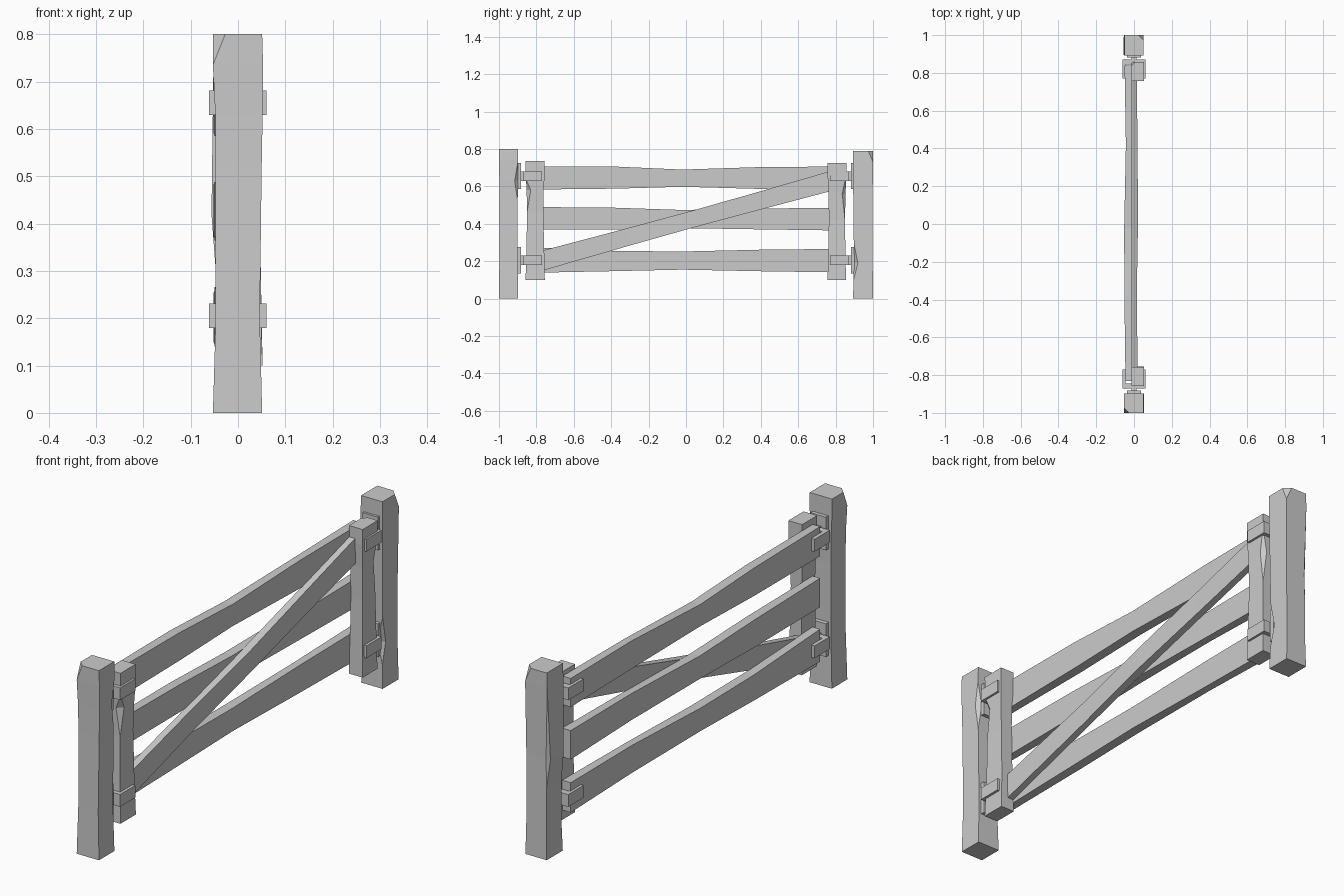
import bpy, bmesh


def beam(name, sections, axis='Z'):
    """Loft of rectangles (t, a0, a1, b0, b1, {corner: chip size}); a is x, b is y or z."""
    bm = bmesh.new()
    rings = []
    for t, a0, a1, b0, b1, chips in sections:
        pts = [(a0, b0), (a1, b0), (a1, b1), (a0, b1)]
        ring = []
        for i, (a, b) in enumerate(pts):
            c = chips.get(i, 0)
            for other in (pts[i - 1], pts[(i + 1) % 4]):
                da, db = other[0] - a, other[1] - b
                f = c / (abs(da) + abs(db))
                p, q = a + da * f, b + db * f
                ring.append(bm.verts.new((p, q, t) if axis == 'Z' else (p, t, q)))
        rings.append(ring)
    for r, s in zip(rings, rings[1:]):
        for i in range(8):
            j = (i + 1) % 8
            bm.faces.new((r[i], r[j], s[j], s[i]))
    bm.faces.new(rings[0][::-1])
    bm.faces.new(rings[-1])
    bmesh.ops.remove_doubles(bm, verts=bm.verts, dist=0.0002)
    bmesh.ops.recalc_face_normals(bm, faces=bm.faces)
    me = bpy.data.meshes.new(name)
    bm.to_mesh(me)
    bm.free()
    ob = bpy.data.objects.new(name, me)
    bpy.context.collection.objects.link(ob)
    return ob


def box(name, x0, x1, y0, y1, z0, z1):
    y0, y1 = sorted((y0, y1))
    return beam(name, [(z0, x0, x1, y0, y1, {}), (z1, x0, x1, y0, y1, {})])


# Ground posts, with worn corners
beam("left_post", [
    (0, -.053, .051, -1, -.897, {}),
    (.2, -.047, .046, -.998, -.9, {}),
    (.52, -.047, .05, -.997, -.9, {}),
    (.63, -.048, .052, -.998, -.898, {2: .018}),
    (.735, -.053, .053, -1, -.898, {}),
    (.8, -.053, .051, -1, -.898, {0: .026})])
beam("right_post", [
    (0, -.05, .05, .893, 1, {}),
    (.1, -.047, .047, .896, .999, {}),
    (.19, -.047, .046, .897, .998, {1: .022}),
    (.3, -.047, .047, .897, .997, {}),
    (.42, -.056, .048, .896, .996, {3: .012}),
    (.73, -.052, .051, .892, 1, {}),
    (.79, -.05, .05, .892, 1, {2: .026})])

# Upright gate stiles
beam("left_stile", [
    (.1, -.012, .052, -.858, -.755, {}),
    (.25, -.008, .047, -.853, -.758, {}),
    (.46, -.008, .045, -.85, -.763, {}),
    (.58, -.008, .049, -.852, -.762, {1: .022}),
    (.64, -.01, .051, -.856, -.757, {}),
    (.735, -.012, .052, -.858, -.757, {})])
beam("right_stile", [
    (.1, -.012, .052, .757, .856, {}),
    (.2, -.01, .05, .759, .853, {}),
    (.42, -.008, .046, .764, .85, {}),
    (.56, -.008, .048, .762, .853, {2: .018}),
    (.66, -.012, .052, .757, .857, {}),
    (.725, -.012, .052, .757, .857, {3: .018})])

# Horizontal rails: (z low, z high) at the ends and the middle
rails = {
    "top_rail": [(.583, .708), (.588, .706), (.598, .69), (.586, .704), (.585, .706)],
    "middle_rail": [(.368, .49), (.37, .486), (.377, .474), (.37, .482), (.364, .486)],
    "bottom_rail": [(.138, .275), (.147, .255), (.155, .252), (.146, .262), (.14, .266)],
}
ys = (-.83, -.38, -.02, .42, .84)
backs = (-.045, -.051, -.052, -.043, -.05)
for name, heights in rails.items():
    beam(name, [(y, x, -.01, lo, hi, {}) for y, x, (lo, hi)
                in zip(ys, backs, heights)], 'Y')

# Diagonal brace in front of the rails
beam("diagonal_brace", [
    (y, -.012, x, .415 + .276 * y - h, .415 + .276 * y + h, {})
    for y, x, h in ((-.79, .018, .054), (-.3, .016, .048), (.05, .022, .046),
                    (.4, .018, .049), (.79, .016, .054))], 'Y')

# Hinges: U-shaped straps, pins and post plates
for side, s in (("left", -1), ("right", 1)):
    for level, z in (("lower", .205), ("upper", .655)):
        n = f"{side}_{level}_hinge"
        box(n + "_strap_front", .044, .06, s * .77, s * .872, z - .026, z + .026)
        box(n + "_strap_back", -.061, -.045, s * .77, s * .872, z - .026, z + .026)
        box(n + "_strap_end", -.05, .05, s * .845, s * .872, z - .026, z + .026)
        box(n + "_pin", -.012, .012, s * .868, s * .888, z - .026, z + .026)
        box(n + "_plate", -.036, .036, s * .882, s * .902, z - .07, z + .07)
